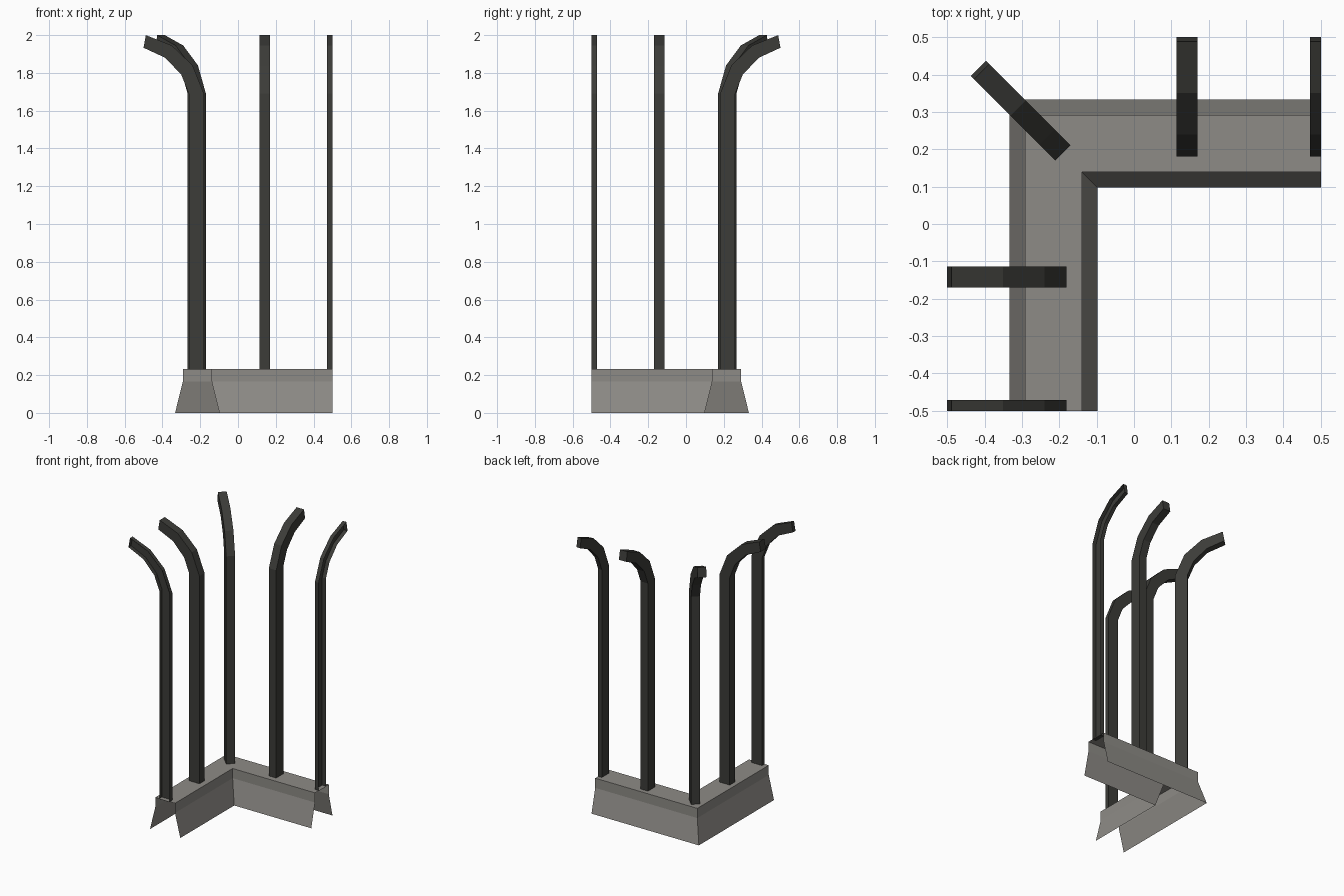
import bpy
from mathutils import Vector

if "Cube" in bpy.data.objects:
    bpy.data.objects.remove(bpy.data.objects["Cube"])


def material(name, color):
    m = bpy.data.materials.new(name)
    m.diffuse_color = color
    m.use_nodes = True
    m.node_tree.nodes["Principled BSDF"].inputs["Base Color"].default_value = m.diffuse_color
    return m


def make_object(name, verts, faces, mat):
    me = bpy.data.meshes.new(name)
    me.from_pydata([tuple(v) for v in verts], [], faces)
    me.materials.append(mat)
    ob = bpy.data.objects.new(name, me)
    bpy.context.collection.objects.link(ob)
    return ob


stone = material("stone_grey", (0.27, 0.26, 0.24, 1))
iron = material("dark_iron", (0.045, 0.045, 0.04, 1))

# Corner curb: open shell, profile (offset, height) swept round the mitred corner
curb = [(0.333, 0), (0.292, 0.165), (0.292, 0.233),
        (0.139, 0.233), (0.139, 0.165), (0.098, 0)]
n = len(curb)
verts = [(0.5, d, z) for d, z in curb]
verts += [(-d, d, z) for d, z in curb]
verts += [(-d, -0.5, z) for d, z in curb]
faces = [(i * n + j, (i + 1) * n + j, (i + 1) * n + j + 1, i * n + j + 1)
         for i in range(2) for j in range(n - 1)]
make_object("corner_curb", verts, faces, stone)

# Bent post side profile: (inner offset, z, outer offset, z) for each ring
RINGS = [(0, 0.23, 0.08, 0.23), (0, 1.69, 0.08, 1.69), (0.06, 1.84, 0.12, 1.79),
         (0.17, 1.945, 0.205, 1.88), (0.308, 2.0, 0.32, 1.933)]
HALF = 0.0285


def post(name, origin, outward, s0=-HALF, s1=HALF, open_side=None):
    u = Vector(outward).normalized()
    s = Vector((u.y, -u.x))
    verts, faces = [], []
    for ui, zi, uo, zo in RINGS:
        for side, off, z in ((s0, ui, zi), (s1, ui, zi), (s1, uo, zo), (s0, uo, zo)):
            p = Vector(origin) + u * off + s * side
            verts.append((p.x, p.y, z))
    for i in range(len(RINGS) - 1):
        for k in range(4):
            if k != open_side:
                a, b = i * 4 + k, i * 4 + (k + 1) % 4
                faces.append((a, b, b + 4, a + 4))
    t = len(verts) - 4
    faces += [(3, 2, 1, 0), (t, t + 1, t + 2, t + 3)]
    make_object(name, verts, faces, iron)


# Whole posts on each arm and on the corner
post("back_post", (0.142, 0.18), (0, 1))
post("left_post", (-0.18, -0.142), (-1, 0))
post("corner_post", (-0.19, 0.19), (-1, 1))

# Half posts cut open at the ends of the section
post("back_end_half_post", (0.5, 0.18), (0, 1), -HALF, 0, open_side=1)
post("left_end_half_post", (-0.18, -0.5), (-1, 0), 0, HALF, open_side=3)
